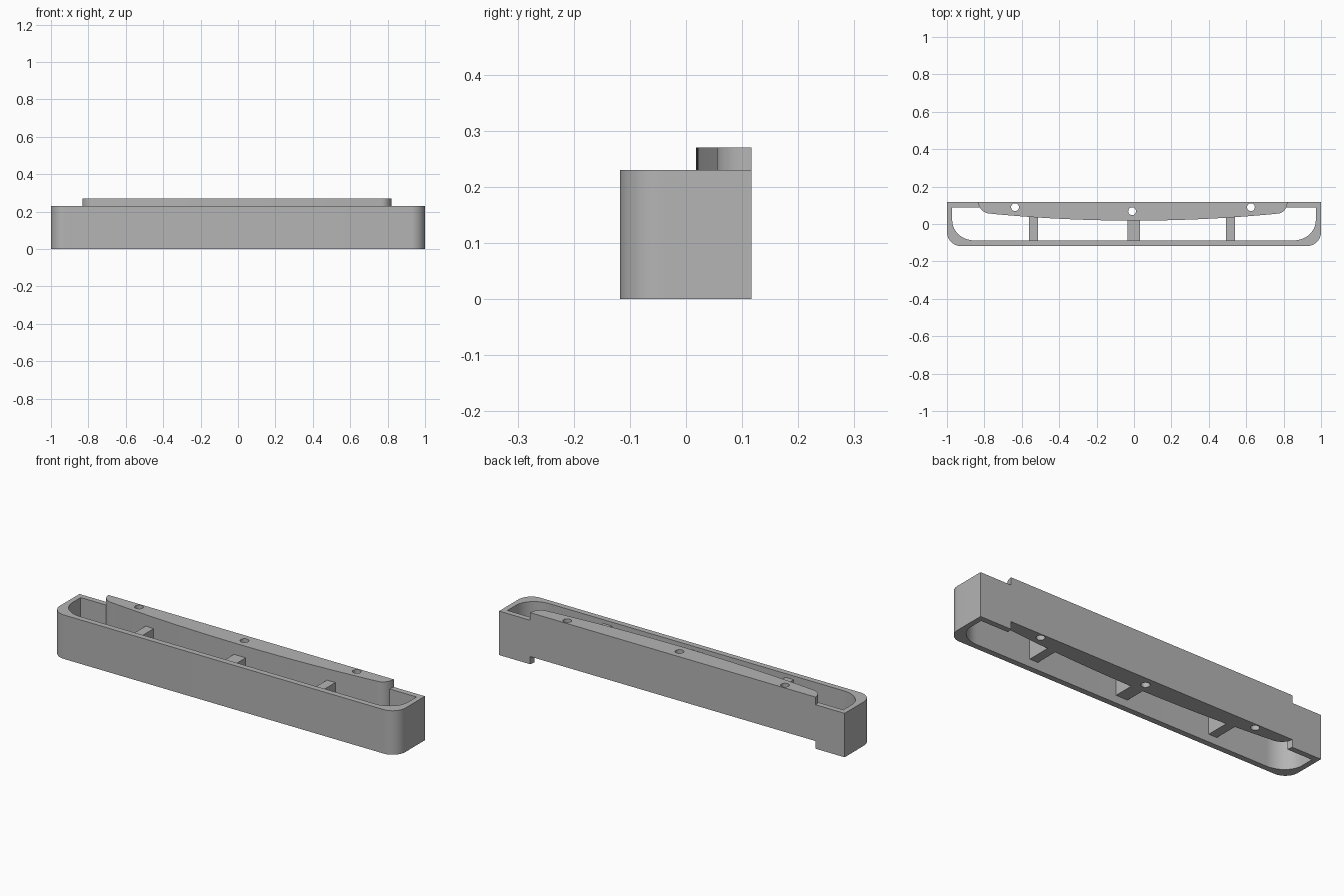
import bpy, bmesh, math

cube = bpy.data.objects.get("Cube")
if cube:
    bpy.data.objects.remove(cube, do_unlink=True)

grey = bpy.data.materials.new("plain grey")
grey.use_nodes = True
colour = (0.46, 0.46, 0.46, 1)
grey.diffuse_color = colour
grey.node_tree.nodes["Principled BSDF"].inputs["Base Color"].default_value = colour


def prism(name, outline, z0, z1):
    """Extrude a flat outline from z0 up to z1."""
    bm = bmesh.new()
    base = bm.faces.new([bm.verts.new((x, y, z0)) for x, y in outline])
    top = bmesh.ops.extrude_face_region(bm, geom=[base])["geom"]
    verts = [g for g in top if isinstance(g, bmesh.types.BMVert)]
    bmesh.ops.translate(bm, verts=verts, vec=(0, 0, z1 - z0))
    bmesh.ops.recalc_face_normals(bm, faces=bm.faces)
    mesh = bpy.data.meshes.new(name)
    bm.to_mesh(mesh)
    bm.free()
    mesh.materials.append(grey)
    obj = bpy.data.objects.new(name, mesh)
    bpy.context.collection.objects.link(obj)
    return obj


def arc(cx, cy, rx, ry, start, end, steps=14):
    angles = [math.radians(start + (end - start) * i / steps) for i in range(steps + 1)]
    return [(cx + rx * math.cos(a), cy + ry * math.sin(a)) for a in angles]


def smooth(obj):
    bpy.ops.object.select_all(action="DESELECT")
    obj.select_set(True)
    bpy.context.view_layer.objects.active = obj
    bpy.ops.object.shade_smooth_by_angle(angle=math.radians(30))


BACK, FRONT = 0.117, -0.118
LEFT_END, RIGHT_END = 0.82, -0.832

# Open frame: rounded front corners, square back corners, gap for the rail
outer = [(RIGHT_END, BACK), (-1, BACK)]
outer += arc(-0.925, FRONT + 0.075, 0.075, 0.075, 180, 270)
outer += arc(0.925, FRONT + 0.075, 0.075, 0.075, 270, 360)
outer += [(1, BACK), (LEFT_END, BACK)]
inner = [(LEFT_END - 0.005, 0.088), (0.972, 0.088)]
inner += arc(0.852, 0.019, 0.12, 0.107, 360, 270)
inner += arc(-0.852, 0.019, 0.12, 0.107, 270, 180)
inner += [(-0.972, 0.088), (RIGHT_END + 0.005, 0.088)]
smooth(prism("frame", outer + inner, 0, 0.23))

# Back rail: bowed front face with rounded ends, set higher than the frame
bow = [(0.765 * i / 16, 0.018 + 0.037 * (i / 16) ** 2) for i in range(-15, 16)]
rail_outline = arc(-0.765, BACK, -0.765 - RIGHT_END, 0.062, 180, 270) + bow
rail_outline += arc(0.765, BACK, LEFT_END - 0.765, 0.062, 270, 360)
rail = prism("back_rail", rail_outline, 0.04, 0.27)

# Screw holes through the rail
for i, (x, y) in enumerate([(-0.636, 0.09), (-0.01, 0.068), (0.625, 0.09)]):
    cutter = prism(f"hole_cutter_{i}", arc(x, y, 0.021, 0.021, 0, 345, 23), 0, 0.3)
    mod = rail.modifiers.new("hole", "BOOLEAN")
    mod.object = cutter
    mod.operation = "DIFFERENCE"
    mod.solver = "EXACT"
    bpy.context.view_layer.objects.active = rail
    bpy.ops.object.modifier_apply(modifier=mod.name)
    bpy.data.objects.remove(cutter, do_unlink=True)
smooth(rail)

# Ribs joining the front wall to the rail
for name, x, half, end in [("right_rib", -0.537, 0.024, 0.05),
                           ("middle_rib", -0.002, 0.034, 0.03),
                           ("left_rib", 0.515, 0.024, 0.05)]:
    prism(name, [(x - half, -0.095), (x + half, -0.095), (x + half, end), (x - half, end)],
          0.04, 0.21)
